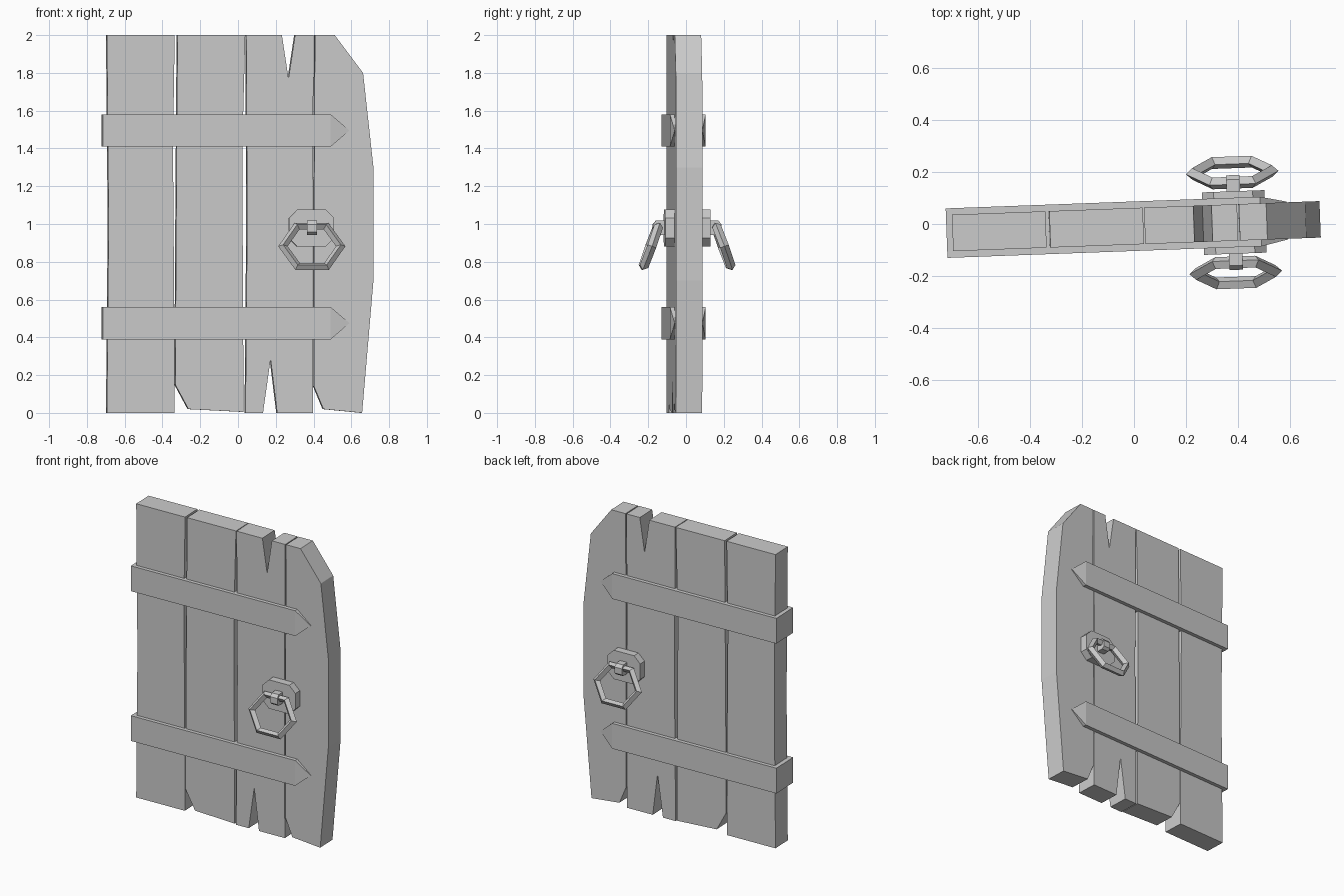
import bpy, bmesh, math
from mathutils import Matrix, Vector

cube = bpy.data.objects.get("Cube")
if cube:
    bpy.data.objects.remove(cube, do_unlink=True)

GREY = (0.6, 0.6, 0.6, 1)
mat = bpy.data.materials.new("plain grey")
mat.use_nodes = True
mat.diffuse_color = GREY
mat.node_tree.nodes["Principled BSDF"].inputs["Base Color"].default_value = GREY

# The whole door stands slightly ajar
SWING = Matrix.Translation((0, -0.0085, 0)) @ Matrix.Rotation(0.037, 4, 'Z')


def finish(name, bm):
    bmesh.ops.recalc_face_normals(bm, faces=bm.faces[:])
    bm.transform(SWING)
    mesh = bpy.data.meshes.new(name)
    bm.to_mesh(mesh)
    bm.free()
    mesh.materials.append(mat)
    obj = bpy.data.objects.new(name, mesh)
    bpy.context.collection.objects.link(obj)


def slab(name, outline, y0, y1):
    """Extrude an x-z outline from y0 to y1."""
    bm = bmesh.new()
    face = bm.faces.new([bm.verts.new((x, y0, z)) for x, z in outline])
    ext = bmesh.ops.extrude_face_region(bm, geom=[face])["geom"]
    moved = [v for v in ext if isinstance(v, bmesh.types.BMVert)]
    bmesh.ops.translate(bm, verts=moved, vec=(0, y1 - y0, 0))
    finish(name, bm)


# Worn planks
planks = {
    "hinge_plank": [(-.697, 0), (-.34, 0), (-.34, .5), (-.347, 1.4), (-.338, 2),
                    (-.697, 2), (-.688, 1)],
    "inner_plank": [(-.335, .15), (-.265, .02), (.027, .005), (.02, 1.4), (.036, 2),
                    (-.323, 2), (-.33, 1)],
    "split_plank": [(.037, 0), (.13, 0), (.17, .285), (.205, 0), (.395, 0), (.392, 1),
                    (.398, 2), (.3, 2), (.265, 1.77), (.23, 2), (.041, 2), (.046, 1)],
    "curved_plank": [(.4, .14), (.45, .02), (.655, 0), (.715, .7), (.715, 1.3),
                     (.66, 1.8), (.51, 2), (.405, 2), (.4, 1)],
}
for name, outline in planks.items():
    slab(name, outline, -0.07, 0.07)

# Pointed straps wrapping both faces, thinner at the tip
for name, z in (("lower_strap", 0.475), ("upper_strap", 1.495)):
    bm = bmesh.new()
    rows = []
    for s in (-1, 1):
        pts = [(-.72, s * .095, z - .086), (.487, s * .095, z - .086),
               (.588, s * .073, z), (.487, s * .095, z + .086), (-.72, s * .095, z + .086)]
        row = [bm.verts.new(p) for p in pts]
        bm.faces.new((row[0], row[1], row[3], row[4]))
        bm.faces.new(row[1:4])
        rows.append(row)
    for i in range(5):
        j = (i + 1) % 5
        bm.faces.new((rows[0][i], rows[0][j], rows[1][j], rows[1][i]))
    finish(name, bm)


def ring(name, side):
    """Six-sided hanging ring with a square section, tilted away from the door."""
    bm = bmesh.new()
    tilt = Matrix.Translation((.384, side * .192, .882)) @ Matrix.Rotation(side * .35, 4, 'X')
    loops = []
    for i in range(6):
        a = i * math.pi / 3
        d = Vector((math.cos(a), 0, math.sin(a) * .86))
        loops.append([bm.verts.new(tilt @ (d * r + Vector((0, y, 0))))
                      for r, y in ((.178, 0), (.153, .024), (.128, 0), (.153, -.024))])
    for i in range(6):
        a, b = loops[i], loops[(i + 1) % 6]
        for k in range(4):
            n = (k + 1) % 4
            bm.faces.new((a[k], a[n], b[n], b[k]))
    finish(name, bm)


# Matching handle on each face
for word, s in (("front", -1), ("back", 1)):
    cx, cz, w, h, c = .385, .978, .12, .098, .045
    plate = [(cx - w, cz - h + c), (cx - w + c, cz - h), (cx + w - c, cz - h),
             (cx + w, cz - h + c), (cx + w, cz + h - c), (cx + w - c, cz + h),
             (cx - w + c, cz + h), (cx - w, cz + h - c)]
    slab(word + "_handle_plate", plate, s * .065, s * .12)

    # Bevelled staple holding the ring
    bm = bmesh.new()
    profile = [(.11, .942), (.165, .942), (.182, .957), (.182, .998), (.165, 1.018), (.11, 1.018)]
    face = bm.faces.new([bm.verts.new((.36, s * y, z)) for y, z in profile])
    ext = bmesh.ops.extrude_face_region(bm, geom=[face])["geom"]
    bmesh.ops.translate(bm, verts=[v for v in ext if isinstance(v, bmesh.types.BMVert)],
                        vec=(.052, 0, 0))
    finish(word + "_staple", bm)
    ring(word + "_ring", s)
